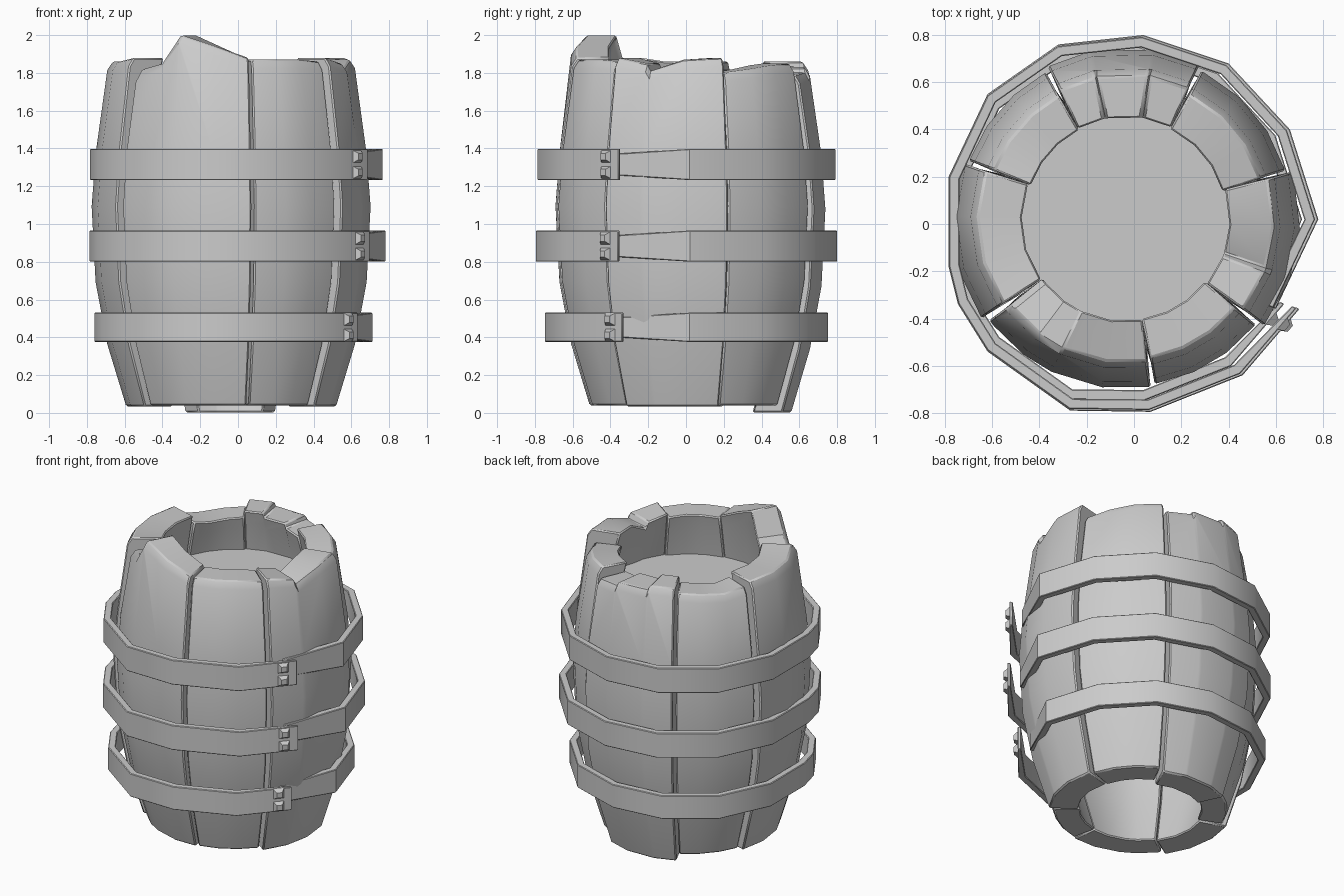
import bpy, bmesh
from math import radians, cos, sin, hypot, atan2
from mathutils import Matrix, Vector

if "Cube" in bpy.data.objects:
    bpy.data.objects.remove(bpy.data.objects["Cube"])

CX, CY = -0.035, 0.02
# outer and inner barrel profile: (fraction of height, outer radius, inner radius)
PROFILE = [(0, .535, .37), (.18, .635, .47), (.36, .697, .53), (.58, .718, .55),
           (.74, .695, .53), (.97, .635, .45), (1, .605, .43)]


def finish(name, bm, smooth=None, bevel=0):
    bmesh.ops.recalc_face_normals(bm, faces=bm.faces)
    me = bpy.data.meshes.new(name)
    bm.to_mesh(me)
    bm.free()
    ob = bpy.data.objects.new(name, me)
    bpy.context.collection.objects.link(ob)
    if bevel:
        m = ob.modifiers.new("edge_bevel", 'BEVEL')
        m.width, m.segments = bevel, 1
        m.limit_method, m.angle_limit = 'ANGLE', radians(50)
    if smooth:
        bpy.ops.object.select_all(action='DESELECT')
        ob.select_set(True)
        bpy.context.view_layer.objects.active = ob
        bpy.ops.object.shade_smooth_by_angle(angle=radians(smooth))
    return ob


def loft(bm, rings):
    """Skin a list of equal closed rings and cap both ends."""
    vs = [[bm.verts.new(p) for p in r] for r in rings]
    n = len(vs[0])
    for a, b in zip(vs, vs[1:]):
        for i in range(n):
            bm.faces.new((a[i], a[(i + 1) % n], b[(i + 1) % n], b[i]))
    bm.faces.new(vs[0])
    bm.faces.new(vs[-1][::-1])


def stave(name, tops, offset, bottom):
    """One plank: tops lists (angle, top height), giving a worn upper edge."""
    rings = []
    for i, (deg, top) in enumerate(tops):
        # plank edges flare so that neighbours meet on the inside
        flare = -1 if i == 0 else 1 if i == len(tops) - 1 else 0
        pts = []
        for side in (1, 2):
            a = radians(deg + flare * (.5 if side == 1 else 1.4))
            for row in (PROFILE if side == 1 else PROFILE[::-1]):
                f = row[0]
                z = bottom + f * (1.86 - bottom)
                if f == 1:
                    z = top
                elif f > .9:
                    z = top - (.045 if side == 1 else .08)
                r = row[side] + (offset if side == 1 else offset * .4)
                pts.append((CX + r * cos(a), CY + r * sin(a), z))
        rings.append(pts)
    bm = bmesh.new()
    loft(bm, rings)
    finish(name, bm, smooth=35, bevel=.008)


# staves
stave("stave_front_left", [(217, 1.79), (219, 1.82), (233, 1.85), (244, 2.0), (262, 1.94), (278, 1.88)], 0, .04)
stave("stave_front_right", [(280.5, 1.87), (294, 1.87), (307, 1.87), (320.5, 1.86)], -.01, .04)
stave("stave_right", [(323, 1.88), (339, 1.85), (341, 1.81), (357, 1.87), (375.5, 1.88)], .02, .035)
stave("stave_back_right", [(17.5, 1.80), (32, 1.82), (47, 1.84), (62.5, 1.85)], -.012, .04)
stave("stave_back", [(65, 1.79), (80, 1.80), (81.5, 1.83), (101, 1.83), (102.5, 1.86), (116.5, 1.86)], .008, 0.003)
stave("stave_back_left", [(119, 1.82), (132, 1.81), (146, 1.80), (159, 1.82)], -.01, .04)
stave("stave_left", [(161.5, 1.86), (179, 1.86), (197, 1.86), (214, 1.88)], .022, .035)

# recessed lid
bm = bmesh.new()
bmesh.ops.create_cone(bm, cap_ends=True, segments=24, radius1=.53, radius2=.53, depth=.04,
                      matrix=Matrix.Translation((CX, CY, 1.56)))
finish("lid", bm)

# hoop outline from the tucked inner end round to the overlapping outer end
HOOP = [(.60, -.36), (.78, .02), (.66, .4), (.4, .68), (.04, .8), (-.32, .76), (-.62, .55),
        (-.785, .2), (-.785, -.18), (-.745, -.34), (-.62, -.54), (-.27, -.79), (.07, -.795),
        (.46, -.64), (.70, -.36)]


def hoop(name, zc, h, s, dx):
    bm = bmesh.new()
    rings = []
    for i, (x, y) in enumerate(HOOP):
        x, y = x * s + dx, y * s
        last = i == len(HOOP) - 1
        k = 1 - (.02 if last else .045) / hypot(x, y)
        hh = h * (.35 if i == 0 else .5)
        rings.append([(x, y, zc - hh), (x, y, zc + hh), (x * k, y * k, zc + hh), (x * k, y * k, zc - hh)])
    loft(bm, rings)
    finish(name, bm, smooth=40, bevel=.004)
    # two faceted rivets on the overlapping end
    a, b = [Vector((q[0] * s + dx, q[1] * s)) for q in HOOP[-2:]]
    d = (b - a).normalized()
    p = a.lerp(b, .76)
    n = Vector((d.y, -d.x, 0))
    rot = Matrix.Rotation(atan2(d.y, d.x), 4, 'Z') @ Matrix.Rotation(radians(90), 4, 'X')
    bm = bmesh.new()
    for dz in (-.042, .042):
        bmesh.ops.create_cone(bm, cap_ends=True, segments=4, radius1=.05, radius2=.024, depth=.03,
                              matrix=Matrix.Translation(Vector((p.x, p.y, zc + dz)) + n * .01)
                              @ rot @ Matrix.Rotation(radians(45), 4, 'Z'))
    finish(name + "_rivets", bm)


hoop("hoop_top", 1.315, .165, .99, -.006)
hoop("hoop_middle", .883, .165, 1.0, 0)
hoop("hoop_bottom", .453, .155, .94, -.022)
